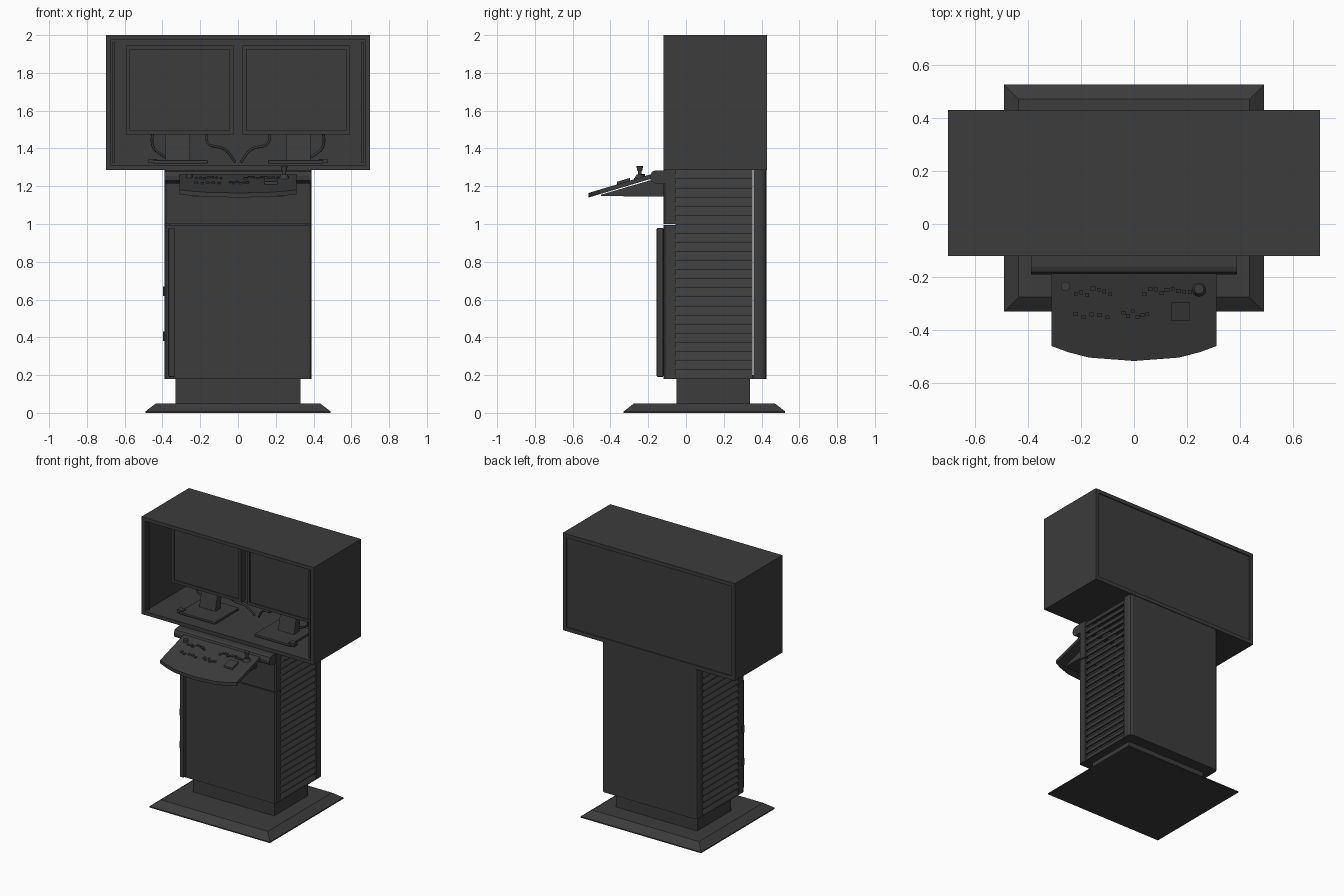
import bpy, bmesh, math, random
from mathutils import Vector, Matrix

if "Cube" in bpy.data.objects:
    bpy.data.objects.remove(bpy.data.objects["Cube"])

random.seed(4)
DARK = bpy.data.materials.new("dark_grey")
DARK.diffuse_color = (0.045, 0.045, 0.045, 1)
DARK.use_nodes = True
DARK.node_tree.nodes["Principled BSDF"].inputs["Base Color"].default_value = DARK.diffuse_color


def finish(name, bm, bevel=0):
    bmesh.ops.recalc_face_normals(bm, faces=bm.faces)
    me = bpy.data.meshes.new(name)
    bm.to_mesh(me)
    bm.free()
    ob = bpy.data.objects.new(name, me)
    bpy.context.collection.objects.link(ob)
    me.materials.append(DARK)
    if bevel:
        m = ob.modifiers.new("Bevel", 'BEVEL')
        m.width, m.segments = bevel, 2
    return ob


def cube_bm(x0, x1, y0, y1, z0, z1):
    bm = bmesh.new()
    bmesh.ops.create_cube(bm, size=1)
    for v in bm.verts:
        v.co = ((x0 + x1) / 2 + v.co.x * (x1 - x0), (y0 + y1) / 2 + v.co.y * (y1 - y0),
                (z0 + z1) / 2 + v.co.z * (z1 - z0))
    bm.normal_update()
    return bm


def box(name, x0, x1, y0, y1, z0, z1, bevel=0):
    return finish(name, cube_bm(x0, x1, y0, y1, z0, z1), bevel)


def prism(name, pts, to3d, a, b, bevel=0):
    """Extrude a 2D profile from a to b; to3d maps (u, v, depth) to a point."""
    bm = bmesh.new()
    lo = [bm.verts.new(to3d(u, v, a)) for u, v in pts]
    hi = [bm.verts.new(to3d(u, v, b)) for u, v in pts]
    bm.faces.new(lo)
    bm.faces.new(hi)
    for i in range(len(pts)):
        j = (i + 1) % len(pts)
        bm.faces.new((lo[i], lo[j], hi[j], hi[i]))
    return finish(name, bm, bevel)


along_x = lambda u, v, d: (d, u, v)
along_z = lambda u, v, d: (u, v, d)


def tube(name, pts, radius):
    cu = bpy.data.curves.new(name, 'CURVE')
    cu.dimensions = '3D'
    cu.bevel_depth, cu.bevel_resolution, cu.resolution_u = radius, 2, 6
    sp = cu.splines.new('BEZIER')
    sp.bezier_points.add(len(pts) - 1)
    for bp, p in zip(sp.bezier_points, pts):
        bp.co = p
        bp.handle_left_type = bp.handle_right_type = 'AUTO'
    cu.materials.append(DARK)
    ob = bpy.data.objects.new(name, cu)
    bpy.context.collection.objects.link(ob)


def pushed_in(bm, direction, rim, depth):
    """Inset the face that looks along direction and push it inwards."""
    d = Vector(direction)
    f = max(bm.faces, key=lambda f: f.normal.dot(d) * 10 + f.calc_center_median().dot(d))
    bmesh.ops.inset_region(bm, faces=[f], thickness=rim)
    new = bmesh.ops.extrude_discrete_faces(bm, faces=[f])['faces'][0]
    for v in new.verts:
        v.co -= d * depth
    bm.normal_update()


# Floor plate with sloping rim, and plinth
bm = cube_bm(-0.49, 0.49, -0.33, 0.525, 0, 0.05)
for v in bm.verts:
    if v.co.z > 0.04:
        v.co.x -= math.copysign(0.055, v.co.x)
        v.co.y -= math.copysign(0.055, v.co.y - 0.1)
bmesh.ops.bisect_plane(bm, geom=bm.verts[:] + bm.edges[:] + bm.faces[:],
                       plane_co=(0, 0, 0.008), plane_no=(0, 0, 1))
for v in bm.verts:
    if abs(v.co.z - 0.008) < 1e-4:
        v.co.x = math.copysign(0.49, v.co.x)
        v.co.y = -0.33 if v.co.y < 0.1 else 0.525
finish("floor_plate", bm)
box("plinth", -0.33, 0.33, -0.05, 0.34, 0.05, 0.18)

# Cabinet shell: lower door, upper panel, bottom and rounded back
front = [(-0.39, -0.055), (-0.39, -0.11), (-0.38, -0.12), (0.38, -0.12), (0.39, -0.11),
         (0.39, -0.055), (0.365, -0.055), (0.365, -0.095), (-0.365, -0.095), (-0.365, -0.055)]
prism("cabinet_door", front, along_z, 0.18, 0.994)
prism("cabinet_upper_panel", front, along_z, 1.0, 1.285)
back = [(-0.39, 0.357), (-0.39, 0.40), (-0.383, 0.418), (-0.365, 0.425), (0.365, 0.425), (0.383, 0.418),
        (0.39, 0.40), (0.39, 0.357), (0.365, 0.357), (0.365, 0.40), (-0.365, 0.40), (-0.365, 0.357)]
prism("cabinet_back", back, along_z, 0.18, 1.285)
box("cabinet_bottom", -0.37, 0.37, -0.10, 0.41, 0.18, 0.20)
box("door_handle_strip", -0.367, -0.335, -0.155, -0.12, 0.19, 0.98, 0.006)

# Louvred sides
N = 23
pitch = (1.285 - 0.18) / N
for side, s in (("right", 1), ("left", -1)):
    for i in range(N):
        z = 0.18 + i * pitch
        slat = [(s * 0.39, z), (s * 0.388, z + 0.012), (s * 0.366, z + pitch),
                (s * 0.358, z + pitch), (s * 0.378, z)]
        prism(f"{side}_louvre_{i + 1}", slat, lambda u, v, d: (u, d, v), -0.055, 0.353)
    # Small hinges on the front edge
    if s < 0:
        for z in (0.38, 0.62):
            box(f"hinge_{z}", -0.396, -0.388, -0.115, -0.085, z, z + 0.05)

# Display housing, open at the front, with recessed back
bm = cube_bm(-0.70, 0.70, -0.12, 0.43, 1.285, 2.0)
pushed_in(bm, (0, -1, 0), 0.037, 0.50)
pushed_in(bm, (0, 1, 0), 0.04, 0.008)
finish("display_housing", bm)
for s in (-1, 1):
    box("housing_inner_trim", *sorted((s * 0.664, s * 0.652)), -0.11, -0.09, 1.322, 1.963)

# Twin monitors with stands and cables
for side, s in (("right", 1), ("left", -1)):
    bm = cube_bm(*sorted((s * 0.025, s * 0.592)), 0.07, 0.12, 1.475, 1.945)
    pushed_in(bm, (0, -1, 0), 0.03, 0.008)
    finish(f"{side}_monitor", bm)
    box(f"{side}_monitor_rear", *sorted((s * 0.10, s * 0.52)), 0.12, 0.16, 1.53, 1.88, 0.01)
    neck = [(0.10, 1.335), (0.16, 1.335), (0.19, 1.56), (0.15, 1.56)]
    prism(f"{side}_monitor_neck", neck, along_x, s * 0.255, s * 0.385)
    box(f"{side}_monitor_foot", *sorted((s * 0.16, s * 0.45)), -0.04, 0.24, 1.32, 1.338, 0.004)
    tube(f"{side}_inner_cable", [(s * 0.165, 0.15, 1.50), (s * 0.16, 0.16, 1.43),
                                 (s * 0.07, 0.19, 1.395), (s * 0.015, 0.22, 1.328)], 0.007)
    tube(f"{side}_outer_cable", [(s * 0.45, 0.15, 1.50), (s * 0.45, 0.17, 1.41),
                                 (s * 0.41, 0.19, 1.37), (s * 0.33, 0.22, 1.33)], 0.007)
    box(f"{side}_cable_box", *sorted((s * 0.43, s * 0.475)), -0.03, 0.01, 1.322, 1.345)

# Console support beam and wedge bracket under the desk
beam = [(-0.06, 1.215), (-0.165, 1.215), (-0.187, 1.23), (-0.19, 1.255), (-0.18, 1.277),
        (-0.16, 1.284), (-0.06, 1.284)]
prism("console_beam", beam, along_x, -0.388, 0.388)
wedge = [(-0.45, 1.148), (-0.45, 1.155), (-0.17, 1.237), (-0.12, 1.237), (-0.12, 1.145)]
prism("console_bracket", wedge, along_x, -0.24, 0.24)

# Sloping console desk with bowed front
top = lambda y: 1.262 + 0.30 * (y + 0.19)
desk = [(-0.31, -0.185), (-0.31, -0.46), (-0.25, -0.482), (-0.17, -0.503), (0, -0.516),
        (0.17, -0.503), (0.25, -0.482), (0.31, -0.46), (0.31, -0.185)]
prism("console_desk", desk, lambda u, v, d: (u, v, top(v) + d), -0.024, 0)


def on_desk(name, x, y, w, d, h):
    lift = lambda u, v, k: (u, v, top(v) + k)
    pts = [(x - w / 2, y - d / 2), (x + w / 2, y - d / 2), (x + w / 2, y + d / 2), (x - w / 2, y + d / 2)]
    prism(name, pts, lift, -0.005, h)


def knob(name, x, y, z, r, h, r2=None):
    bm = bmesh.new()
    bmesh.ops.create_cone(bm, cap_ends=True, segments=16, radius1=r, radius2=r if r2 is None else r2,
                          depth=h, matrix=Matrix.Translation((x, y, z + h / 2)))
    finish(name, bm)


# Control pad, buttons and joystick on the desk
on_desk("control_pad", 0.175, -0.33, 0.07, 0.068, 0.014)
for label, x0, x1, y0, n in (("back_left", -0.22, -0.09, -0.255, 7), ("back_right", 0.04, 0.21, -0.255, 9),
                             ("front_left", -0.22, -0.10, -0.352, 5), ("front_mid", -0.04, 0.05, -0.337, 6)):
    for i in range(n):
        x = x0 + (x1 - x0) * i / (n - 1)
        y = y0 + random.uniform(-0.014, 0.014)
        on_desk(f"{label}_button_{i + 1}", x, y, random.uniform(0.012, 0.02), 0.014, 0.007)
knob("corner_dial", -0.258, -0.235, top(-0.235) - 0.005, 0.018, 0.02)
jz = top(-0.245)
knob("joystick_base", 0.245, -0.245, jz - 0.006, 0.028, 0.022, 0.018)
knob("joystick_stem", 0.245, -0.245, jz + 0.012, 0.009, 0.03)
knob("joystick_head", 0.245, -0.245, jz + 0.036, 0.013, 0.026, 0.018)
